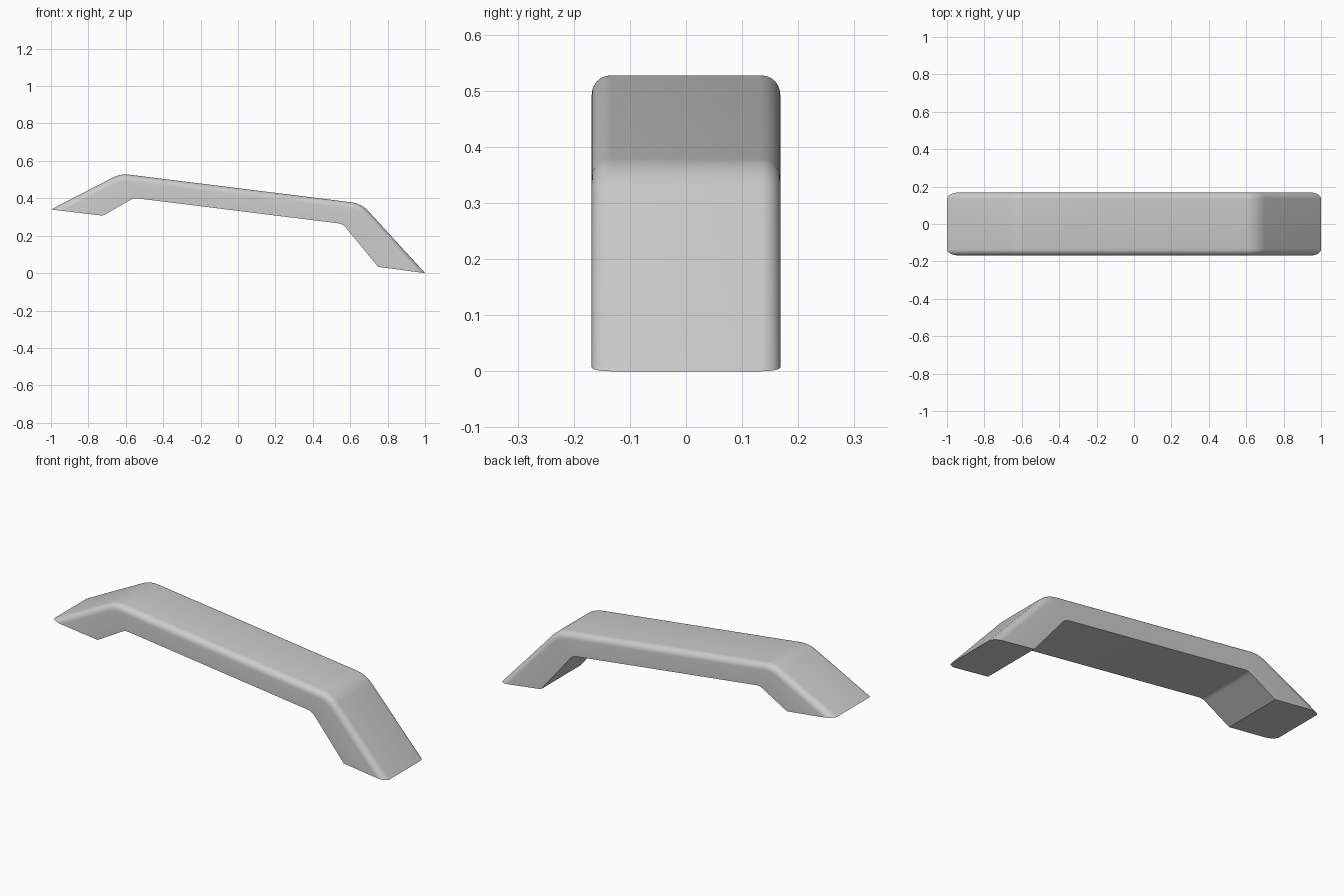
import bpy, bmesh, math
from mathutils import Vector as V

if "Cube" in bpy.data.objects:
    bpy.data.objects.remove(bpy.data.objects["Cube"])

W, R = 0.168, 0.034        # half width, rounding of the long outer edges
OUTER = [(-1, 0.34), (-0.628, 0.532), (0.66, 0.372), (1, 0)]
INNER = [(-0.722, 0.307), (-0.557, 0.402), (0.56, 0.263), (0.75, 0.033)]


def path(pts, d, r, ends, n=8):
    """Shift a path inward by d, its ends sliding on the base, and round its bends."""
    p = [V(q) for q in pts]
    t = [(b - a).normalized() for a, b in zip(p, p[1:])]
    nrm = [V((q.y, -q.x)) for q in t]
    e0, e1 = (V(e).normalized() for e in ends)
    q = [p[0] + e0 * d / e0.dot(nrm[0])]
    for i in (1, 2):
        m = (nrm[i - 1] + nrm[i]).normalized()
        q.append(p[i] + m * d / m.dot(nrm[i]))
    q.append(p[3] + e1 * d / e1.dot(nrm[2]))
    out = [q[0]]
    for i in (1, 2):
        m = (nrm[i - 1] + nrm[i]).normalized()
        half = t[i - 1].angle(t[i]) / 2
        centre = q[i] + m * (r - d) / math.cos(half)
        for k in range(n + 1):
            a = half * (2 * k / n - 1)
            along = V((-m.y, m.x))
            out.append(centre + (along * math.sin(a) - m * math.cos(a)) * (r - d))
    return out + [q[3]]


base = [V(INNER[0]) - V(OUTER[0]), V(INNER[3]) - V(OUTER[3])]

# Half the section as (path, y) layers, then mirrored across y
steps = 6
half = [(path(INNER, 0, 0.06, base), -W)]
for k in range(steps + 1):
    a = math.pi / 2 * k / steps
    half.append((path(OUTER, R * (1 - math.sin(a)), 0.15, base), -W + R * (1 - math.cos(a))))
layers = half + [(p, -y) for p, y in reversed(half)]

# Handle: skin the sections and cap both feet
bm = bmesh.new()
rows = [[bm.verts.new((c.x, y, c.y)) for c in p] for p, y in layers]
for j, a in enumerate(rows):
    b = rows[(j + 1) % len(rows)]
    for i in range(len(a) - 1):
        bm.faces.new((a[i], a[i + 1], b[i + 1], b[i]))
bm.faces.new([r[0] for r in rows])
bm.faces.new([r[-1] for r in rows])
bmesh.ops.recalc_face_normals(bm, faces=bm.faces)
mesh = bpy.data.meshes.new("handle")
bm.to_mesh(mesh)
bm.free()
handle = bpy.data.objects.new("handle", mesh)
bpy.context.collection.objects.link(handle)
bpy.context.view_layer.objects.active = handle
handle.select_set(True)
bpy.ops.object.shade_smooth_by_angle(angle=math.radians(30))
